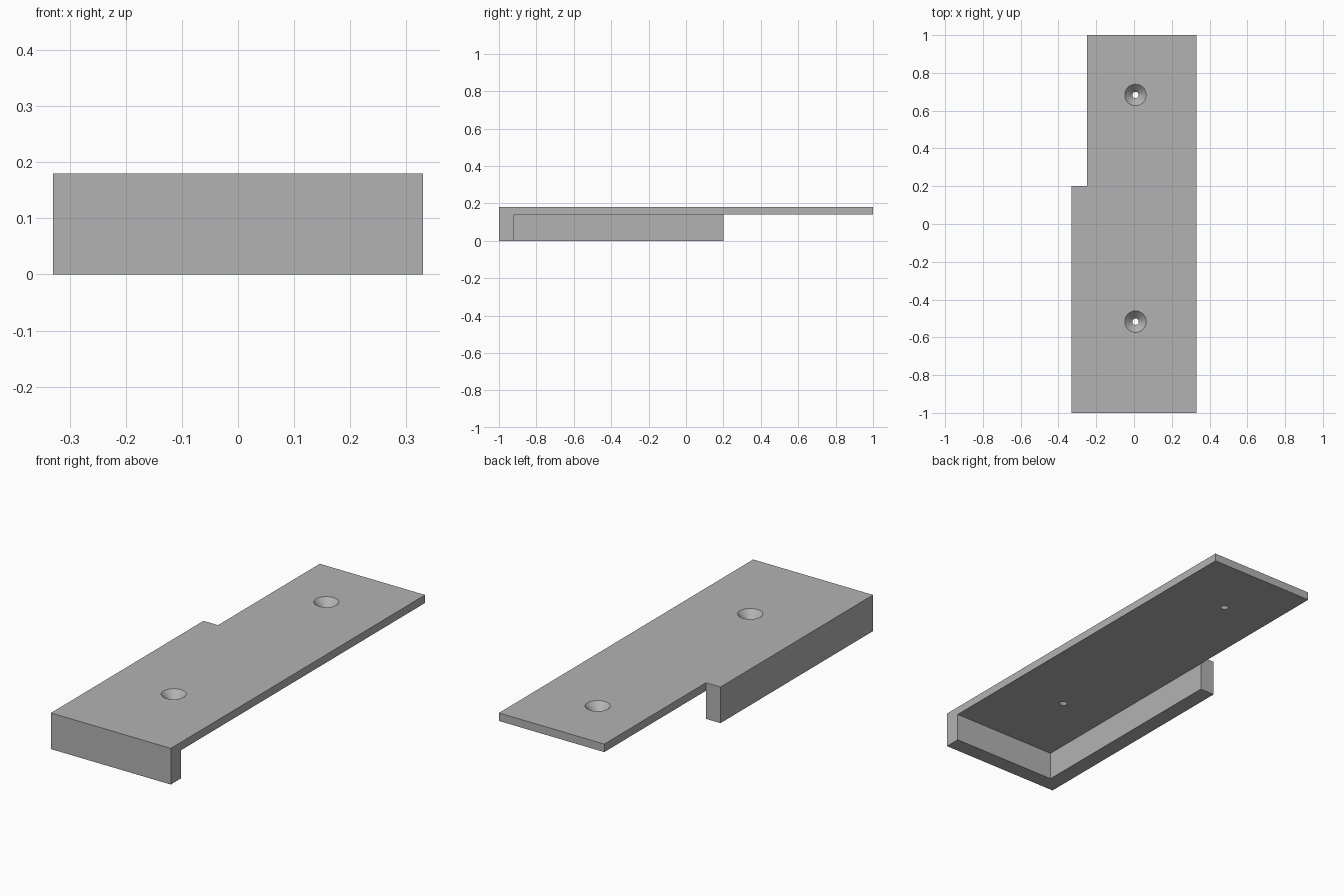
import bpy
import bmesh

if "Cube" in bpy.data.objects:
    bpy.data.objects.remove(bpy.data.objects["Cube"], do_unlink=True)

HEIGHT, PLATE_BOTTOM = 0.18, 0.14
HOLE_X, HOLE_YS = 0.008, (-0.517, 0.683)
HOLE_TOP, HOLE_SLOPE = 0.057, 1.0

grey = bpy.data.materials.new("plain grey")
grey.use_nodes = True
colour = (0.45, 0.45, 0.45, 1)
grey.diffuse_color = colour
grey.node_tree.nodes["Principled BSDF"].inputs["Base Color"].default_value = colour


def prism(name, outline, bottom, top):
    """Extrude a plan outline between two heights."""
    bm = bmesh.new()
    base = bm.faces.new([bm.verts.new((x, y, bottom)) for x, y in outline])
    new = bmesh.ops.extrude_face_region(bm, geom=[base], use_keep_orig=True)["geom"]
    for v in new:
        if isinstance(v, bmesh.types.BMVert):
            v.co.z = top
    bmesh.ops.recalc_face_normals(bm, faces=bm.faces)
    mesh = bpy.data.meshes.new(name)
    bm.to_mesh(mesh)
    bm.free()
    obj = bpy.data.objects.new(name, mesh)
    bpy.context.collection.objects.link(obj)
    obj.data.materials.append(grey)
    return obj


def cut(target, cutter):
    """Subtract a cutter, then discard it."""
    cutter.hide_render = True
    bpy.ops.object.select_all(action="DESELECT")
    target.select_set(True)
    bpy.context.view_layer.objects.active = target
    mod = target.modifiers.new("cut", "BOOLEAN")
    mod.operation, mod.solver, mod.object = "DIFFERENCE", "EXACT", cutter
    bpy.ops.object.modifier_apply(modifier=mod.name)
    bpy.data.objects.remove(cutter, do_unlink=True)


# Plate with a notched rear corner, at full height
bracket = prism("mounting_plate", [(-0.33, -1), (0.33, -1), (0.33, 1),
                                   (-0.25, 1), (-0.25, 0.2), (-0.33, 0.2)], 0, HEIGHT)

# Hollow underside, leaving the front lip and the side flange
cut(bracket, prism("underside_cutter", [(-0.25, -0.92), (0.5, -0.92), (0.5, 1.2),
                                        (-0.25, 1.2)], -0.1, PLATE_BOTTOM))

# Countersunk screw holes
for y in HOLE_YS:
    low, high = PLATE_BOTTOM - 0.01, HEIGHT + 0.02
    bpy.ops.mesh.primitive_cone_add(
        vertices=48, depth=high - low, location=(HOLE_X, y, (low + high) / 2),
        radius1=HOLE_TOP - HOLE_SLOPE * (HEIGHT - low),
        radius2=HOLE_TOP + HOLE_SLOPE * (high - HEIGHT))
    cone = bpy.context.object
    cone.name = "countersink_cutter"
    cone.data.materials.append(grey)
    cut(bracket, cone)

bpy.ops.object.shade_smooth_by_angle()
